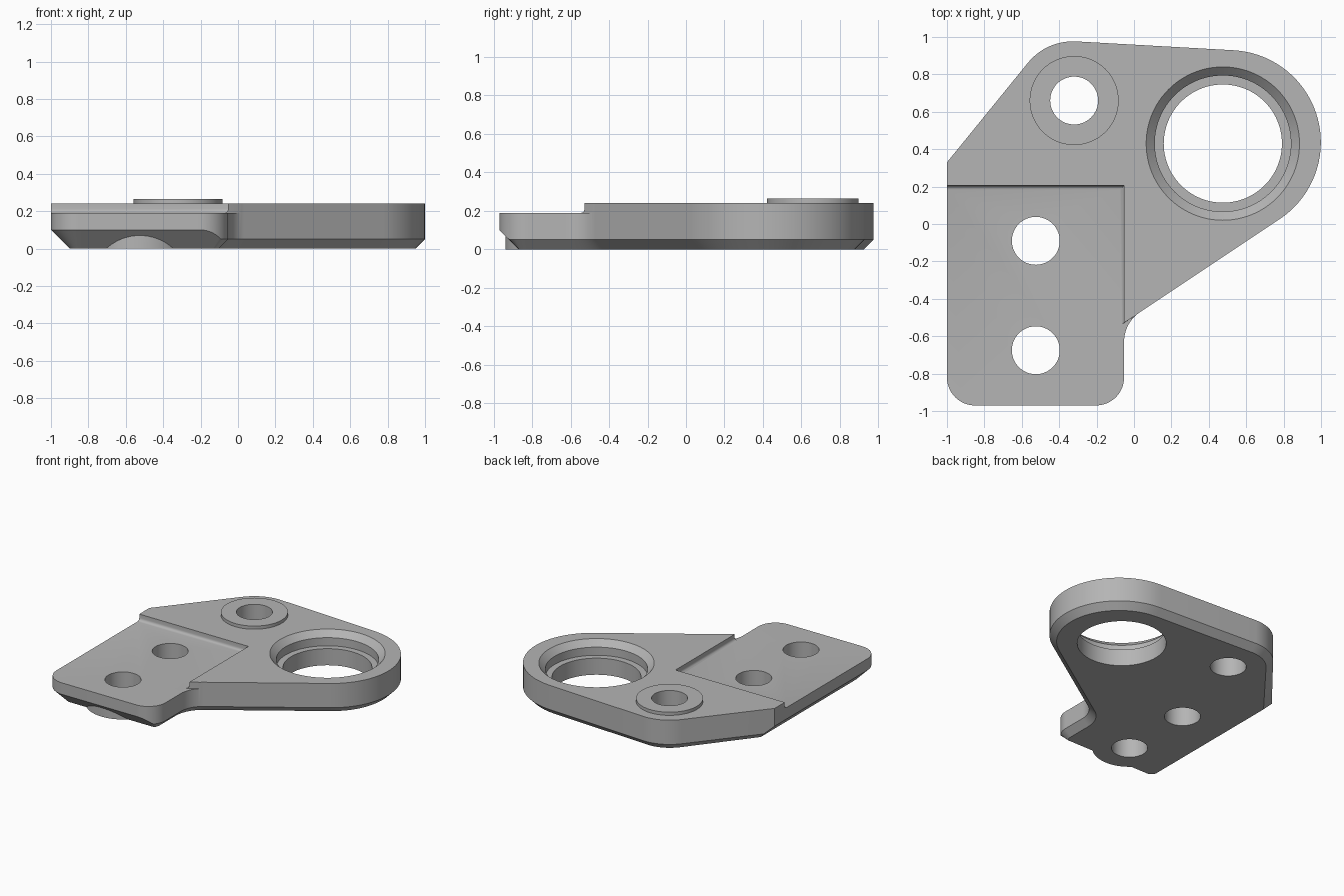
import bpy, bmesh, math
from mathutils import Vector

cube = bpy.data.objects.get("Cube")
if cube:
    bpy.data.objects.remove(cube, do_unlink=True)

grey = bpy.data.materials.new("plain grey metal")
grey.use_nodes = True
grey.diffuse_color = (0.46, 0.46, 0.46, 1)
grey.node_tree.nodes["Principled BSDF"].inputs["Base Color"].default_value = grey.diffuse_color


def loft(name, rings):
    """Closed solid through rings that share a point count, bottom to top."""
    bm = bmesh.new()
    rows = [[bm.verts.new(p) for p in ring] for ring in rings]
    n = len(rows[0])
    for a, b in zip(rows, rows[1:]):
        for i in range(n):
            j = (i + 1) % n
            bm.faces.new((a[i], a[j], b[j], b[i]))
    bm.faces.new(rows[0])
    bm.faces.new(rows[-1])
    bmesh.ops.recalc_face_normals(bm, faces=bm.faces)
    mesh = bpy.data.meshes.new(name)
    bm.to_mesh(mesh)
    bm.free()
    obj = bpy.data.objects.new(name, mesh)
    bpy.context.collection.objects.link(obj)
    mesh.materials.append(grey)
    return obj


def lathe(name, x, y, profile, n=72):
    """Turned solid about a vertical axis from (radius, height) pairs."""
    turns = [2 * math.pi * i / n for i in range(n)]
    return loft(name, [[(x + r * math.cos(t), y + r * math.sin(t), z) for t in turns]
                       for r, z in profile])


def rounded(corners):
    """Polygon outline with each corner (x, y, radius) filleted."""
    out = []
    for i, (x, y, r) in enumerate(corners):
        p = Vector((x, y))
        if r == 0:
            out.append(p)
            continue
        u = (Vector(corners[i - 1][:2]) - p).normalized()
        v = (Vector(corners[(i + 1) % len(corners)][:2]) - p).normalized()
        half = u.angle(v) / 2
        centre = p + (u + v).normalized() * r / math.sin(half)
        start = p + u * r / math.tan(half) - centre
        sweep = math.pi - 2 * half
        if u.x * v.y - u.y * v.x > 0:
            sweep = -sweep
        steps = max(8, round(abs(sweep) / 0.07))
        for k in range(steps + 1):
            a = sweep * k / steps
            c, s = math.cos(a), math.sin(a)
            out.append(centre + Vector((start.x * c - start.y * s, start.x * s + start.y * c)))
    return out


def combine(target, tool, operation):
    """Apply a boolean and remove the tool."""
    mod = target.modifiers.new("combine", 'BOOLEAN')
    mod.operation = operation
    mod.solver = 'EXACT'
    mod.object = tool
    bpy.context.view_layer.objects.active = target
    bpy.ops.object.modifier_apply(modifier=mod.name)
    bpy.data.objects.remove(tool, do_unlink=True)


# Plate outline, counter-clockwise from the front left corner
NECK_X, NECK_Y, SLOPE = -0.053, -0.528, 0.666
FRONT, STEP_Y = -0.97, 0.205
outline = rounded([
    (-1, FRONT, 0.15), (NECK_X, FRONT, 0.15), (NECK_X, NECK_Y, 0.19),
    (2.01, 0.846, 0.493), (-0.467, 0.985, 0.31), (-0.95, 0.391, 0), (-1, 0.33, 0)])

# Bottom chamfer: narrow all round, wide along the front and the x = -1 side
THIN, WIDE = 0.05, 0.1
foot, wall = [], []
for i, p in enumerate(outline):
    d1 = (p - outline[i - 1]).normalized()
    d2 = (outline[(i + 1) % len(outline)] - p).normalized()
    d = (d1 + d2).normalized()
    inward = Vector((-d.y, d.x))
    if p.x < -0.8 and p.y < -0.8:
        height = WIDE
        q = p + inward * WIDE
    else:
        height = max(THIN, WIDE - (p.x + 1), WIDE - (p.y - FRONT))
        q = p + inward * THIN
    foot.append((max(q.x, WIDE - 1), max(q.y, FRONT + WIDE), 0))
    wall.append((p.x, p.y, height))
TOP, LOW = 0.24, 0.19
plate = loft("bracket_plate", [foot, wall, [(p.x, p.y, TOP) for p in outline]])


# Lowered mounting pad with a small fillet at the foot of its step
def pad_ring(f, z):
    x = NECK_X - f
    return [(-1.2, STEP_Y - f, z), (x, STEP_Y - f, z),
            (x, NECK_Y - f * SLOPE, z), (0.3, NECK_Y + (0.3 - NECK_X) * SLOPE - 0.01, z),
            (0.3, -1.2, z), (-1.2, -1.2, z)]


R = 0.022
arc = [i * math.pi / 8 for i in range(5)]
rings = [pad_ring(R * (1 - math.sin(a)), LOW + R * (1 - math.cos(a))) for a in arc]
combine(plate, loft("pad_cutter", rings + [pad_ring(0, 0.4)]), 'DIFFERENCE')

# Raised boss on top and round swelling under the front hole
BOSS, FRONT_HOLE, REAR_HOLE = (-0.32, 0.66), (-0.525, -0.675), (-0.525, -0.09)
combine(plate, lathe("raised_boss", *BOSS, [(0.238, 0.1), (0.238, 0.265)]), 'UNION')
combine(plate, lathe("hole_swelling", *FRONT_HOLE, [(0.265, 0), (0.265, 0.13)]), 'UNION')

# Bolt holes
for hole in (BOSS, FRONT_HOLE, REAR_HOLE):
    combine(plate, lathe("hole_cutter", *hole, [(0.128, -0.1), (0.128, 0.4)]), 'DIFFERENCE')

# Large stepped bore with a chamfered mouth
bore = [(0.316, -0.1), (0.316, 0.13), (0.364, 0.13), (0.364, 0.194), (0.43, 0.26)]
combine(plate, lathe("bore_cutter", 0.475, 0.43, bore, 96), 'DIFFERENCE')

bpy.ops.object.select_all(action='DESELECT')
plate.select_set(True)
bpy.context.view_layer.objects.active = plate
bpy.ops.object.shade_smooth_by_angle(angle=math.radians(25))
